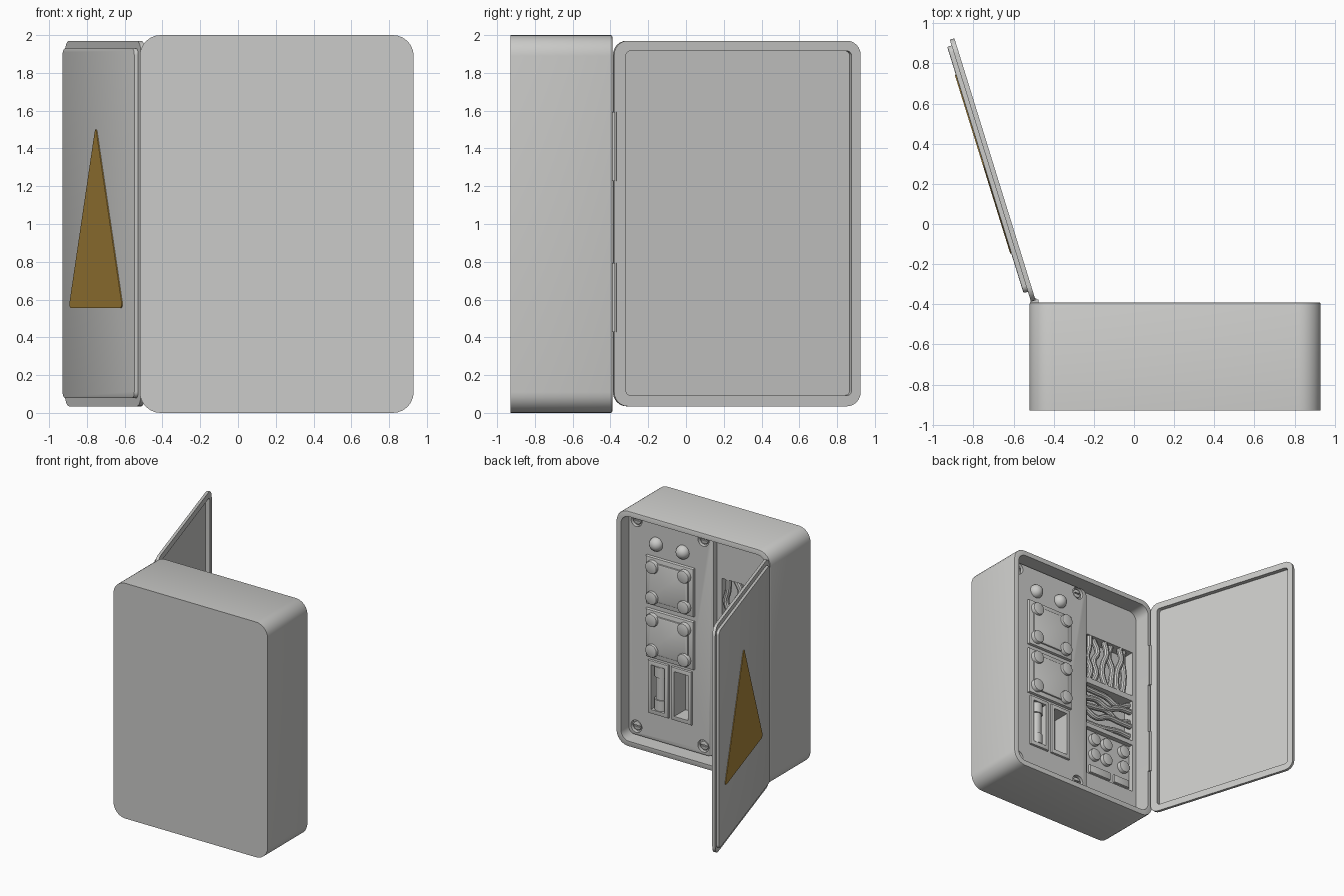
import bpy, bmesh, math, random

if "Cube" in bpy.data.objects:
    bpy.data.objects.remove(bpy.data.objects["Cube"])
random.seed(4)


def material(name, rgb):
    m = bpy.data.materials.new(name)
    m.diffuse_color = (*rgb, 1)
    m.use_nodes = True
    m.node_tree.nodes["Principled BSDF"].inputs["Base Color"].default_value = m.diffuse_color
    return m


GREY = material("light grey", (0.60, 0.60, 0.585))
OCHRE = material("ochre", (0.43, 0.25, 0.045))


def rounded(corners, r, n=6):
    """Round every corner of a convex outline."""
    pts, count = [], len(corners)
    for i, (cx, cz) in enumerate(corners):
        ends = []
        for qx, qz in (corners[i - 1], corners[(i + 1) % count]):
            l = math.hypot(qx - cx, qz - cz)
            ends.append((cx + (qx - cx) / l * r, cz + (qz - cz) / l * r))
        (ax, az), (bx, bz) = ends
        for k in range(n + 1):
            t = k / n
            # weighted (rational) curve gives a true arc on right angles
            w0, w1, w2 = (1 - t) ** 2, 2 * t * (1 - t) * 0.7071, t * t
            s = w0 + w1 + w2
            pts.append(((w0 * ax + w1 * cx + w2 * bx) / s, (w0 * az + w1 * cz + w2 * bz) / s))
    return pts


def rect(x0, x1, z0, z1, r=0.0):
    c = [(x0, z0), (x1, z0), (x1, z1), (x0, z1)]
    return rounded(c, r) if r else c


def smooth(ob):
    bpy.ops.object.select_all(action='DESELECT')
    ob.select_set(True)
    bpy.context.view_layer.objects.active = ob
    bpy.ops.object.shade_smooth_by_angle(angle=math.radians(35))


def prism(name, pts, y0, y1, mat=GREY, bevel=0.0):
    """Extrude an x/z outline from y0 to y1; bevel the y1 rim."""
    bm = bmesh.new()
    a = [bm.verts.new((x, y0, z)) for x, z in pts]
    b = [bm.verts.new((x, y1, z)) for x, z in pts]
    bm.faces.new(a)
    bm.faces.new(b)
    for i in range(len(pts)):
        j = (i + 1) % len(pts)
        bm.faces.new((a[i], a[j], b[j], b[i]))
    bmesh.ops.recalc_face_normals(bm, faces=bm.faces)
    if bevel:
        rim = [e for e in bm.edges if all(v in b for v in e.verts)]
        bmesh.ops.bevel(bm, geom=rim, offset=bevel, segments=2, profile=0.5, affect='EDGES')
    me = bpy.data.meshes.new(name)
    bm.to_mesh(me)
    bm.free()
    ob = bpy.data.objects.new(name, me)
    bpy.context.collection.objects.link(ob)
    me.materials.append(mat)
    smooth(ob)
    return ob


def circle(x, z, r, n=28):
    return [(x + r * math.cos(i * math.tau / n), z + r * math.sin(i * math.tau / n)) for i in range(n)]


def cut(targets, cutter):
    cutter.hide_render = True
    for ob in targets:
        mod = ob.modifiers.new("cut", 'BOOLEAN')
        mod.operation, mod.solver, mod.object = 'DIFFERENCE', 'EXACT', cutter
        bpy.context.view_layer.objects.active = ob
        bpy.ops.object.modifier_apply(modifier=mod.name)
        smooth(ob)
    bpy.data.objects.remove(cutter)


# cabinet body, open towards +y
FLOOR, PANEL = -0.54, -0.49
body = prism("cabinet_body", rect(-0.52, 0.93, 0, 2, 0.11), -0.93, -0.39, bevel=0.008)
cut([body], prism("cavity_cutter", rect(-0.475, 0.885, 0.045, 1.955, 0.075), FLOOR, -0.3))

# windows in the cabinet floor
WINDOWS = [(1.18, 1.58), (0.76, 1.13), (0.29, 0.72)]
for (z0, z1), deep in zip(WINDOWS, (0.10, 0.10, 0.04)):
    cut([body], prism("window_cutter", rect(-0.435, 0.04, z0, z1), FLOOR - deep, -0.4))

# raised component panel
panel = prism("component_panel", rect(0.085, 0.884, 0.06, 1.94, 0.05), FLOOR - 0.01, PANEL, bevel=0.008)
for x in (0.18, 0.81):
    for z in (0.135, 1.885):
        cut([panel], prism("screw_cutter", circle(x, z, 0.052), PANEL - 0.03, -0.4))
        screw = prism("panel_screw", circle(x, z, 0.038), PANEL - 0.035, PANEL - 0.008, bevel=0.008)
        cut([screw], prism("slot_cutter", rect(x - 0.03, x + 0.03, z - 0.006, z + 0.006), PANEL - 0.018, -0.4))

# fuse holders
for x0 in (0.28, 0.50):
    frame = prism("fuse_holder_frame", rect(x0, x0 + 0.19, 0.29, 0.74), PANEL - 0.01, PANEL + 0.02, bevel=0.006)
    cut([body, panel, frame],
        prism("well_cutter", rect(x0 + 0.03, x0 + 0.16, 0.325, 0.705), -0.62, -0.4))


def fuse_part(name, r, z0, z1):
    bpy.ops.mesh.primitive_cylinder_add(vertices=32, radius=r, depth=z1 - z0, location=(0.595, -0.525, (z0 + z1) / 2))
    ob = bpy.context.object
    ob.name = name
    ob.data.materials.append(GREY)
    smooth(ob)


fuse_part("fuse_tube", 0.046, 0.34, 0.69)
fuse_part("fuse_cap_lower", 0.056, 0.33, 0.42)
fuse_part("fuse_cap_upper", 0.056, 0.61, 0.70)

# indicator domes
for x in (0.37, 0.62):
    bpy.ops.mesh.primitive_uv_sphere_add(segments=28, ring_count=14, radius=0.058, location=(x, PANEL, 1.735))
    dome = bpy.context.object
    dome.name = "indicator_dome"
    dome.data.materials.append(GREY)
    smooth(dome)

# terminal blocks with four knobs each
for zc in (1.42, 0.97):
    prism("terminal_block", rect(0.26, 0.71, zc - 0.205, zc + 0.205), PANEL - 0.01, PANEL + 0.025, bevel=0.012)
    prism("terminal_block_top", rect(0.30, 0.67, zc - 0.165, zc + 0.165, 0.03), PANEL, PANEL + 0.037, bevel=0.01)
    for x in (0.335, 0.635):
        for dz in (-0.13, 0.13):
            prism("terminal_knob", circle(x, zc + dz, 0.055), PANEL, PANEL + 0.06, bevel=0.012)


# wires
def wire(name, pts):
    cu = bpy.data.curves.new(name, 'CURVE')
    cu.dimensions, cu.bevel_depth, cu.bevel_resolution, cu.resolution_u = '3D', 0.025, 3, 5
    sp = cu.splines.new('BEZIER')
    sp.bezier_points.add(len(pts) - 1)
    for bp, p in zip(sp.bezier_points, pts):
        bp.co = p
        bp.handle_left_type = bp.handle_right_type = 'AUTO'
    cu.materials.append(GREY)
    ob = bpy.data.objects.new(name, cu)
    bpy.context.collection.objects.link(ob)
    bpy.ops.object.select_all(action='DESELECT')
    ob.select_set(True)
    bpy.context.view_layer.objects.active = ob
    bpy.ops.object.convert(target='MESH')
    smooth(bpy.context.object)


def wobble(i):
    return 0.026 * math.sin(i * 2.1 + random.uniform(0, 6))


for n in range(6):
    x = -0.39 + n * 0.077
    y = -0.585 + 0.018 * (n % 2)
    wire("vertical_wire", [(x + wobble(i), y, 1.18 + 0.1 * i) for i in range(5)])
for n in range(5):
    z = 0.81 + n * 0.067
    y = -0.585 + 0.018 * (n % 2)
    wire("horizontal_wire", [(-0.435 + 0.11875 * i, y, z + wobble(i)) for i in range(5)])

# push buttons and slots in the lowest window
for x in (-0.06, -0.185, -0.365):
    for z in (0.64, 0.50):
        prism("push_button", circle(x, z, 0.052), -0.585, -0.545, bevel=0.01)
for x0, x1 in ((-0.225, -0.01), (-0.42, -0.265)):
    prism("label_slot", rect(x0, x1, 0.325, 0.395), -0.585, -0.56, bevel=0.008)

# door, built flat (x along the door, y outwards) then swung open
door_frame = prism("door_frame", rect(0, 1.366, 0.035, 1.97, 0.075), 0, 0.024)
door_panel = prism("door_panel", rect(0.052, 1.336, 0.078, 1.93, 0.035), 0.022, 0.047, bevel=0.006)
cut([door_frame, door_panel],
    prism("door_recess_cutter", rect(0.065, 1.316, 0.093, 1.916, 0.025), -0.05, 0.036))
sign = prism("warning_triangle", rounded([(0.245, 0.555), (1.205, 0.555), (0.725, 1.52)], 0.04),
             0.046, 0.052, OCHRE)
for ob in (door_frame, door_panel, sign):
    ob.rotation_euler.z = math.atan2(0.955, -0.296)
    ob.location = (-0.49, -0.38, 0)

# hinges
for zc in (0.61, 1.41):
    prism("hinge_leaf", rect(-0.515, -0.475, zc - 0.183, zc + 0.183), -0.392, -0.376)
    bpy.ops.mesh.primitive_cylinder_add(vertices=20, radius=0.014, depth=0.366, location=(-0.497, -0.381, zc))
    pin = bpy.context.object
    pin.name = "hinge_pin"
    pin.data.materials.append(GREY)
    smooth(pin)
